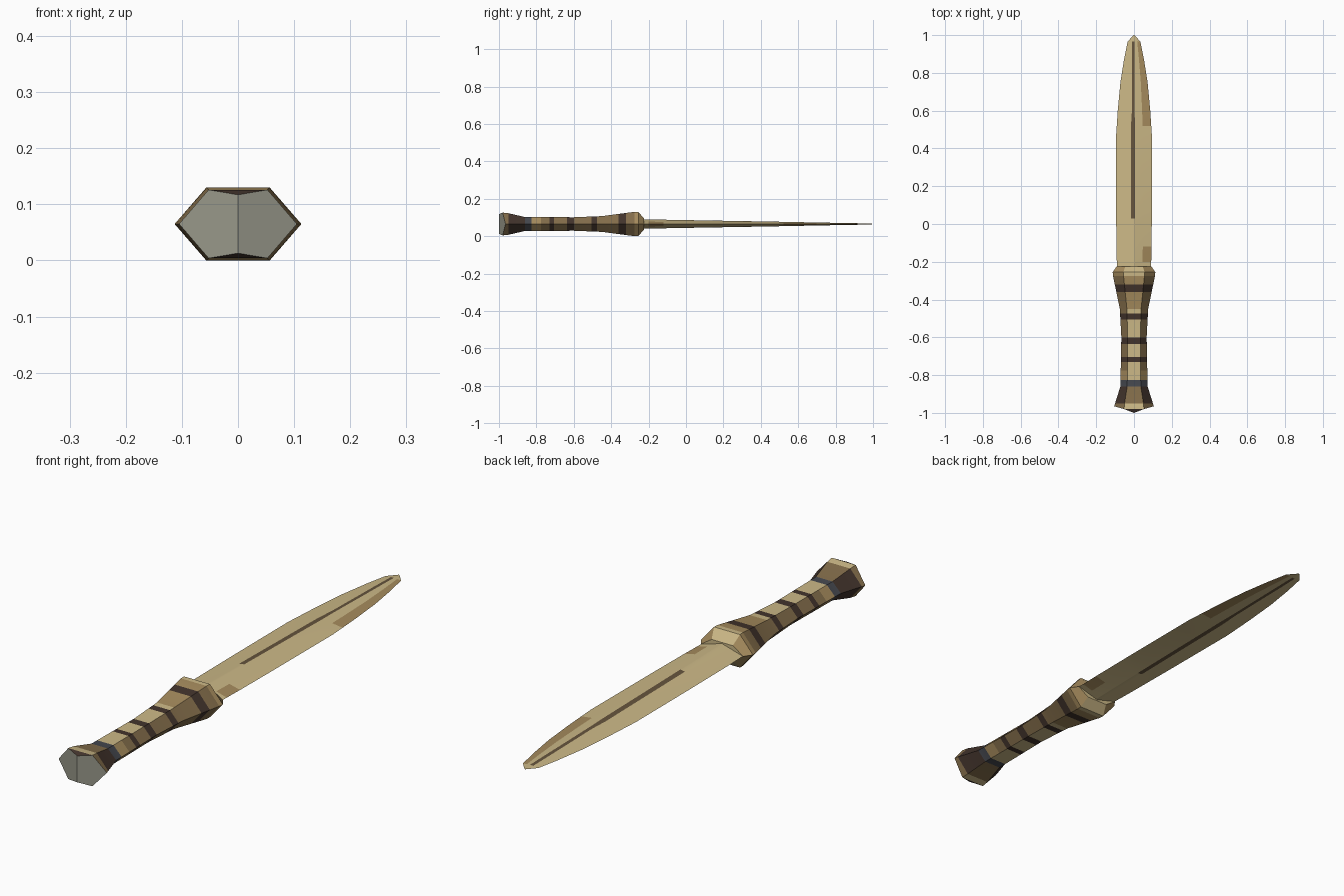
import bpy
import bmesh
from math import radians

cube = bpy.data.objects.get("Cube")
if cube:
    bpy.data.objects.remove(cube)

MID = 0.065  # height of the centre line


def material(name, colour):
    m = bpy.data.materials.new(name)
    m.use_nodes = True
    rgba = (*colour, 1)
    m.diffuse_color = rgba
    bsdf = m.node_tree.nodes["Principled BSDF"]
    bsdf.inputs["Base Color"].default_value = rgba
    bsdf.inputs["Roughness"].default_value = 0.8
    return m


COLOURS = {
    "tan": (0.60, 0.48, 0.24),
    "dull tan": (0.38, 0.26, 0.11),
    "brown": (0.23, 0.155, 0.07),
    "groove brown": (0.13, 0.088, 0.046),
    "dark brown": (0.055, 0.034, 0.025),
    "slate": (0.06, 0.065, 0.078),
    "grey": (0.31, 0.31, 0.25),
}
NAMES = list(COLOURS)
MATERIALS = [material(n, c) for n, c in COLOURS.items()]
TAN, DULL, BROWN, GROOVE, DARK, SLATE, GREY = range(len(NAMES))


def finish(name, bm, angle):
    bmesh.ops.recalc_face_normals(bm, faces=bm.faces)
    mesh = bpy.data.meshes.new(name)
    bm.to_mesh(mesh)
    bm.free()
    for m in MATERIALS:
        mesh.materials.append(m)
    ob = bpy.data.objects.new(name, mesh)
    bpy.context.collection.objects.link(ob)
    bpy.ops.object.select_all(action='DESELECT')
    ob.select_set(True)
    bpy.context.view_layer.objects.active = ob
    bpy.ops.object.shade_smooth_by_angle(angle=radians(angle))
    return ob


def bridge(bm, a, b, rule):
    """Join two closed rings; rule gives the colour of each facet."""
    n = len(a)
    for i in range(n):
        j = (i + 1) % n
        f = bm.faces.new((a[i], a[j], b[j], b[i]))
        f.material_index = rule(i)


def interpolate(profile, y):
    for (y0, *p), (y1, *q) in zip(profile, profile[1:]):
        if y <= y1:
            t = (y - y0) / (y1 - y0)
            return [u + (v - u) * t for u, v in zip(p, q)]
    return profile[-1][1:]


# Handle: a hexagonal tube along y, from pommel to guard
HANDLE = [  # y, half width, half height
    (-0.965, 0.105, 0.061), (-0.86, 0.072, 0.037), (-0.6, 0.067, 0.036),
    (-0.45, 0.075, 0.042), (-0.275, 0.111, 0.065), (-0.255, 0.113, 0.065),
    (-0.225, 0.092, 0.03)]
STRIPS = [  # start of strip, colour of flats, colour of slopes
    (-0.965, TAN, BROWN), (-0.95, BROWN, DARK), (-0.86, SLATE, SLATE),
    (-0.825, TAN, DULL), (-0.775, TAN, BROWN), (-0.73, DARK, DARK),
    (-0.705, TAN, BROWN), (-0.635, DARK, DARK), (-0.6, TAN, BROWN),
    (-0.505, DARK, DARK), (-0.475, TAN, BROWN), (-0.45, DULL, BROWN),
    (-0.36, DARK, DARK), (-0.32, DULL, BROWN), (-0.275, TAN, DULL),
    (-0.255, TAN, DULL), (-0.225, TAN, TAN)]

bm = bmesh.new()
rings = []
for y, flat, slope in STRIPS:
    w, h = interpolate(HANDLE, y)
    rings.append([bm.verts.new((w * u, y, MID + h * v)) for u, v in
                  ((1, 0), (.5, 1), (-.5, 1), (-1, 0), (-.5, -1), (.5, -1))])
for a, b, (y, flat, slope) in zip(rings, rings[1:], STRIPS):
    bridge(bm, a, b, lambda i: flat if i in (1, 4) else slope)
bm.faces.new(rings[-1]).material_index = TAN

# Pommel end: two faces meeting in an upright ridge
end = rings[0]
for i in (1, 2, 4, 5):
    end[i].co.y = -0.98
top = bm.verts.new((0, -1, MID + 0.052))
low = bm.verts.new((0, -1, MID - 0.052))
for loop in ((end[0], end[1], top, low, end[5]),
             (end[3], end[4], low, top, end[2])):
    bm.faces.new(loop).material_index = GREY
for loop in ((end[1], end[2], top), (end[4], end[5], low)):
    bm.faces.new(loop).material_index = DARK
finish("handle", bm, 15)

# Blade: a thin diamond section with a painted groove and worn edge
BLADE = [  # y, half width, half thickness
    (-0.25, 0.09, 0.026), (-0.12, 0.093, 0.023), (0.1, 0.095, 0.019),
    (0.45, 0.096, 0.013), (0.6, 0.086, 0.01), (0.75, 0.072, 0.007),
    (0.87, 0.053, 0.005), (0.965, 0.034, 0.003), (1.0, 0.003, 0.001)]
STATIONS = [-0.25, -0.2, -0.12, 0.03, 0.1, 0.3, 0.45, 0.52, 0.6, 0.75,
            0.87, 0.965, 1.0]

bm = bmesh.new()
rings = []
for y in STATIONS:
    w, h = interpolate(BLADE, y)
    s = min(0.016 if y < 0.6 else 0.011, w * 0.3)
    xs = [-w, -s, 0, s * 0.3, w * 0.5, w]
    upper = [(x, h * (1 - abs(x) / w)) for x in xs]
    lower = [(x, -z) for x, z in upper[-2:0:-1]]
    rings.append([bm.verts.new((x, y, MID + z)) for x, z in upper + lower])


def blade_colour(i, y):
    column = min(i, 9 - i)  # same paint on both sides
    if column in (1, 2) and 0.02 < y < 0.9:
        return GROOVE
    if column == 4 and (0.5 < y < 0.9 or -0.21 < y < -0.15):
        return DULL
    return TAN


for a, b, y in zip(rings, rings[1:], STATIONS):
    bridge(bm, a, b, lambda i: blade_colour(i, y))
for ring in (rings[0], rings[-1]):
    bm.faces.new(ring).material_index = TAN
finish("blade", bm, 35)
